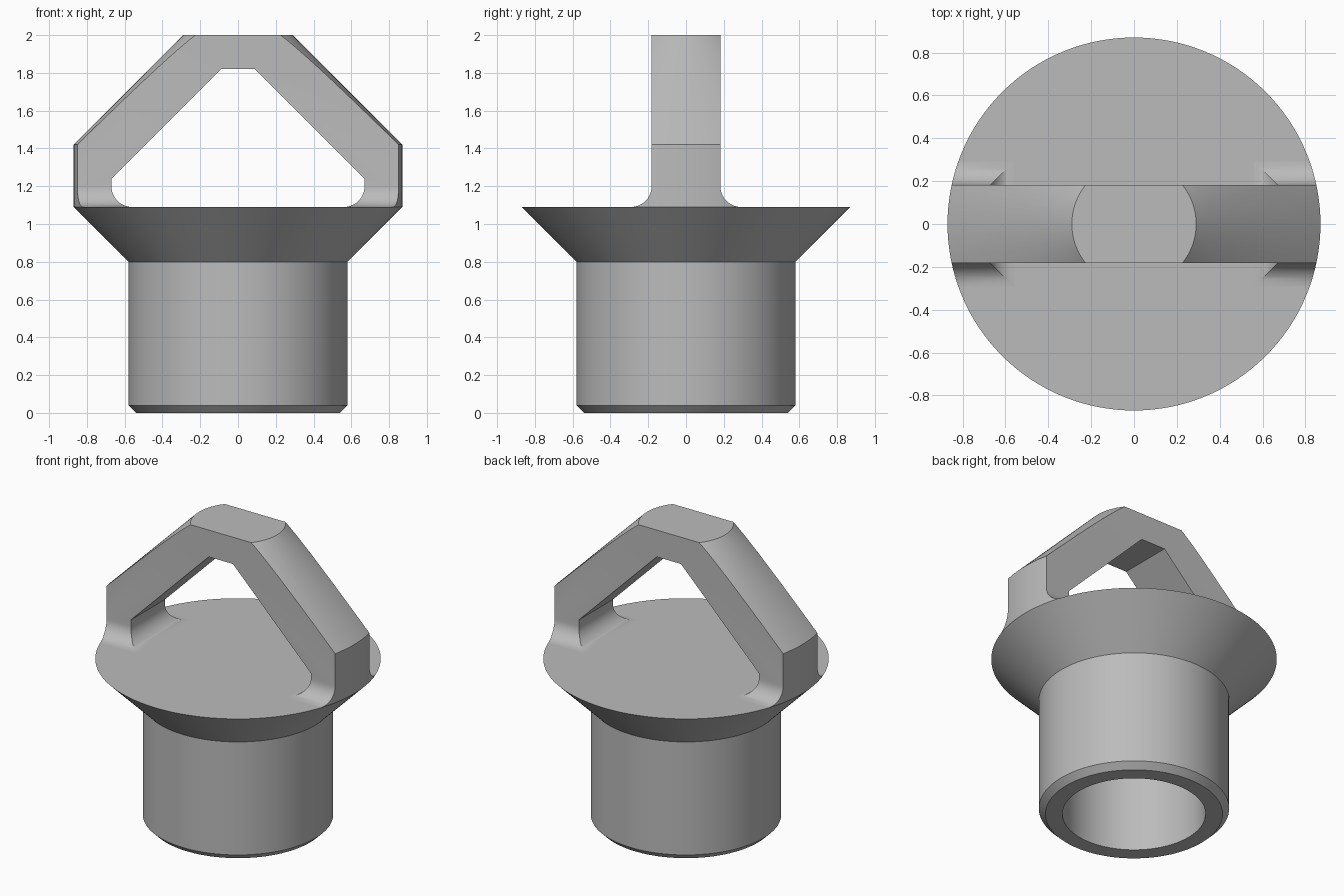
import bpy, bmesh, math

cube = bpy.data.objects.get("Cube")
if cube:
    bpy.data.objects.remove(cube, do_unlink=True)

GREY = (0.5, 0.5, 0.5, 1)
mat = bpy.data.materials.new("plain grey")
mat.use_nodes = True
mat.diffuse_color = GREY
mat.node_tree.nodes["Principled BSDF"].inputs["Base Color"].default_value = GREY

RIM, RIM_Z = 0.87, 1.09      # flange radius and height
HALF, LEG_X = 0.182, 0.67    # handle half thickness, inner face of the legs
FILLET, STEPS = 0.11, 10


def make_object(name, bm):
    bmesh.ops.recalc_face_normals(bm, faces=bm.faces)
    mesh = bpy.data.meshes.new(name)
    bm.to_mesh(mesh)
    bm.free()
    mesh.materials.append(mat)
    obj = bpy.data.objects.new(name, mesh)
    bpy.context.collection.objects.link(obj)
    return obj


def lathe(name, profile, sides=128):
    """Spin a radius/height profile that begins and ends on the axis."""
    bm = bmesh.new()
    verts = [bm.verts.new((r, 0, z)) for r, z in profile]
    edges = [bm.edges.new(pair) for pair in zip(verts, verts[1:])]
    bmesh.ops.spin(bm, geom=verts + edges, cent=(0, 0, 0), axis=(0, 0, 1),
                   angle=math.tau, steps=sides, use_merge=False)
    bmesh.ops.remove_doubles(bm, verts=bm.verts, dist=1e-4)
    return make_object(name, bm)


def smooth(obj):
    bpy.ops.object.select_all(action='DESELECT')
    obj.select_set(True)
    bpy.context.view_layer.objects.active = obj
    bpy.ops.object.shade_smooth_by_angle(angle=math.radians(25))


# Hollow plug with a chamfered foot and a conical flange
plug = lathe("plug_body", [(0, 0.8), (0.436, 0.8), (0.436, 0), (0.54, 0), (0.58, 0.04),
                           (0.58, 0.8), (RIM, RIM_Z), (0, RIM_Z)])
smooth(plug)

# Handle blank: an arch with a trapezoid window
half = [(0.09, 1.82), (LEG_X, 1.24), (LEG_X, RIM_Z + FILLET),
        (1, RIM_Z + FILLET), (1, 2.1)]
outline = half + [(-x, z) for x, z in reversed(half)]
bm = bmesh.new()
face = bm.faces.new([bm.verts.new((x, -HALF, z)) for x, z in outline])
side = bmesh.ops.extrude_face_region(bm, geom=[face])["geom"]
bmesh.ops.translate(bm, vec=(0, 2 * HALF, 0),
                    verts=[v for v in side if isinstance(v, bmesh.types.BMVert)])
bmesh.ops.recalc_face_normals(bm, faces=bm.faces)

# Flare each leg foot outward with a mitred concave fillet
feet = [f for f in bm.faces if all(abs(v.co.z - RIM_Z - FILLET) < 1e-4 for v in f.verts)]
for foot in feet:
    for i in range(1, STEPS + 1):
        angle = math.pi / 2 * i / STEPS
        flare = FILLET * (1 - math.cos(angle))
        geom = bmesh.ops.extrude_face_region(bm, geom=[foot])["geom"]
        bmesh.ops.delete(bm, geom=[foot], context='FACES_ONLY')
        foot = next(g for g in geom if isinstance(g, bmesh.types.BMFace))
        for v in foot.verts:
            v.co.z = RIM_Z + FILLET * (1 - math.sin(angle))
            v.co.y = math.copysign(HALF + flare, v.co.y)
            if abs(v.co.x) < 0.9:
                v.co.x = math.copysign(LEG_X - flare, v.co.x)
handle = make_object("handle", bm)

# Trim the handle to a cylinder with a conical top
trim = lathe("handle_trim", [(0, 1), (RIM, 1), (RIM, 1.42), (0.29, 2), (0, 2)])
mod = handle.modifiers.new("trim", 'BOOLEAN')
mod.operation, mod.solver, mod.object = 'INTERSECT', 'EXACT', trim
bpy.context.view_layer.objects.active = handle
bpy.ops.object.modifier_apply(modifier=mod.name)
bpy.data.objects.remove(trim, do_unlink=True)
smooth(handle)
